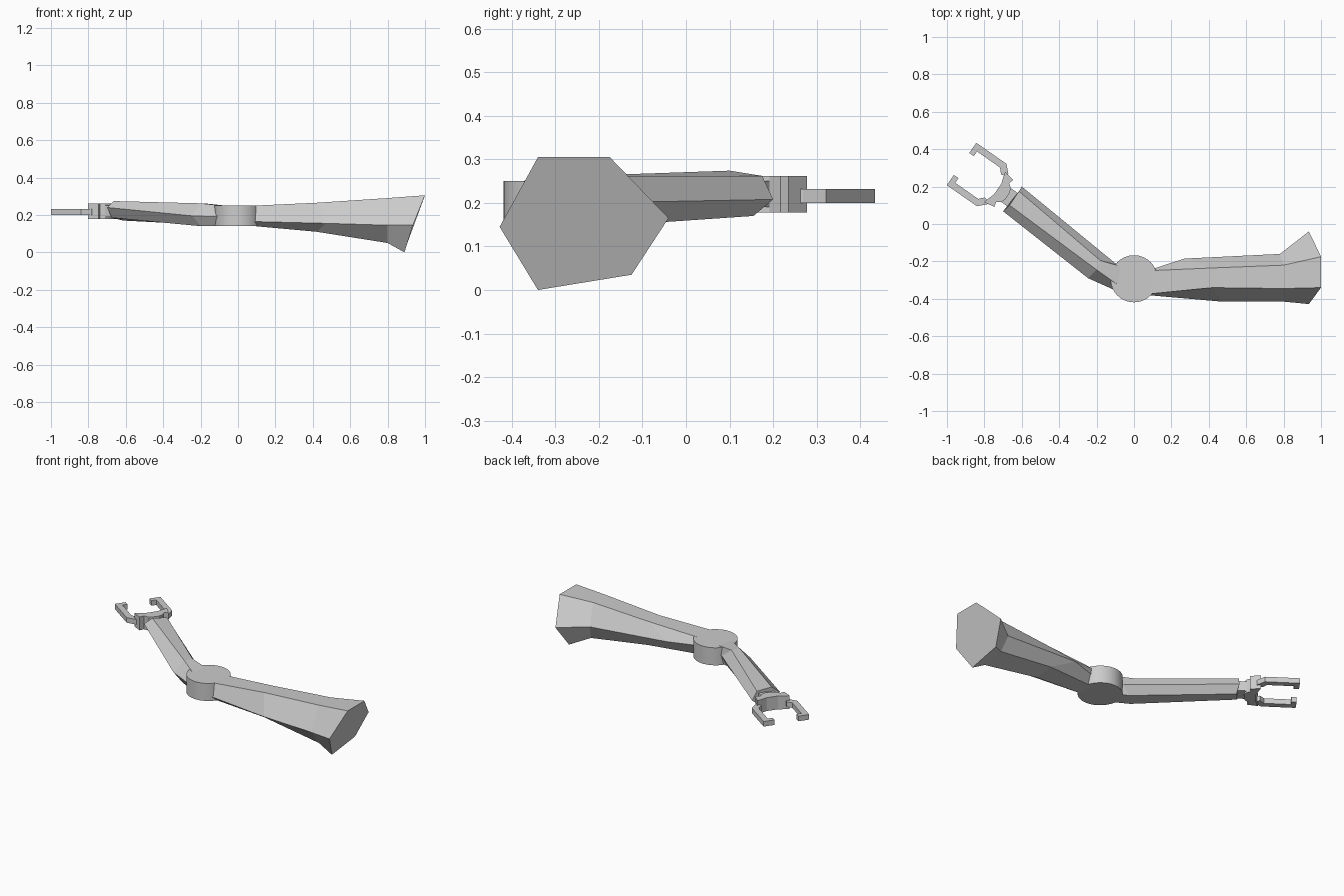
import bpy, bmesh
from math import radians
from mathutils import Vector


def finish(name, bm):
    bmesh.ops.recalc_face_normals(bm, faces=bm.faces)
    me = bpy.data.meshes.new(name)
    bm.to_mesh(me)
    bm.free()
    ob = bpy.data.objects.new(name, me)
    bpy.context.collection.objects.link(ob)
    return ob


def loft(name, sections):
    bm = bmesh.new()
    rings = [[bm.verts.new(p) for p in s] for s in sections]
    n = len(rings[0])
    for a, b in zip(rings, rings[1:]):
        for i in range(n):
            j = (i + 1) % n
            bm.faces.new((a[i], a[j], b[j], b[i]))
    bm.faces.new(rings[0])
    bm.faces.new(rings[-1])
    return finish(name, bm)


# Gripper frame: t runs back from the fingertips, s runs across
TIP = Vector((-0.922, 0.321))
BACK = Vector((0.82, -0.573))
SIDE = Vector((0.573, 0.82))


def plate(name, profile, z0, z1):
    pts = [TIP + BACK * t + SIDE * s for t, s in profile]
    return loft(name, [[(p.x, p.y, z) for p in pts] for z in (z0, z1)])


# Elbow disc
bpy.ops.mesh.primitive_cylinder_add(vertices=32, radius=0.126, depth=0.11,
                                    location=(0, -0.293, 0.195))
bpy.context.object.name = "elbow_joint"
bpy.ops.object.shade_smooth_by_angle(angle=radians(30))

# Flared upper arm; rings go top front, top back, back, bottom back, bottom front, front
loft("upper_arm", [
    [(.07, -.375, .249), (.07, -.25, .249), (.09, -.245, .20),
     (.07, -.26, .142), (.07, -.36, .142), (.07, -.38, .165)],
    [(.42, -.34, .265), (.42, -.235, .265), (.27, -.185, .20),
     (.42, -.22, .125), (.42, -.34, .11), (.47, -.415, .155)],
    [(.80, -.345, .29), (.80, -.22, .29), (.78, -.16, .165),
     (.80, -.20, .075), (.80, -.34, .05), (.80, -.415, .145)],
    [(1.0, -.34, .305), (1.0, -.175, .305), (.935, -.04, .165),
     (.90, -.125, .035), (.89, -.34, 0), (.935, -.428, .145)],
])

# Forearm
loft("forearm", [
    [(-.08, -.33, .249), (-.06, -.23, .249), (-.05, -.23, .20),
     (-.06, -.24, .142), (-.08, -.34, .142), (-.10, -.355, .19)],
    [(-.20, -.245, .262), (-.18, -.195, .262), (-.10, -.21, .20),
     (-.14, -.21, .145), (-.20, -.27, .14), (-.245, -.29, .195)],
    [(-.665, .10, .274), (-.615, .175, .262), (-.60, .20, .208),
     (-.615, .155, .17), (-.675, .09, .185), (-.70, .068, .24)],
])

# Wrist stub
plate("wrist", [(.25, -.045), (.25, .045), (.36, .045), (.36, -.045)], .19, .25)

# Palm with scooped front and back
half = [(.215, .098), (.275, .088), (.268, .06), (.29, .045), (.30, .02)]
front = [(.235, .035), (.225, .065)]
palm = half + [(t, -s) for t, s in reversed(half)]
palm += [(t, -s) for t, s in reversed(front)] + front
plate("palm", palm, .178, .262)

# Pair of hooked fingers
finger = [(0, .138), (0, .072), (.03, .072), (.03, .102), (.18, .102),
          (.205, .075), (.24, .085), (.235, .10), (.196, .138)]
for name, k in (("back_finger", 1), ("front_finger", -1)):
    plate(name, [(t, s * k) for t, s in finger], .20, .232)
